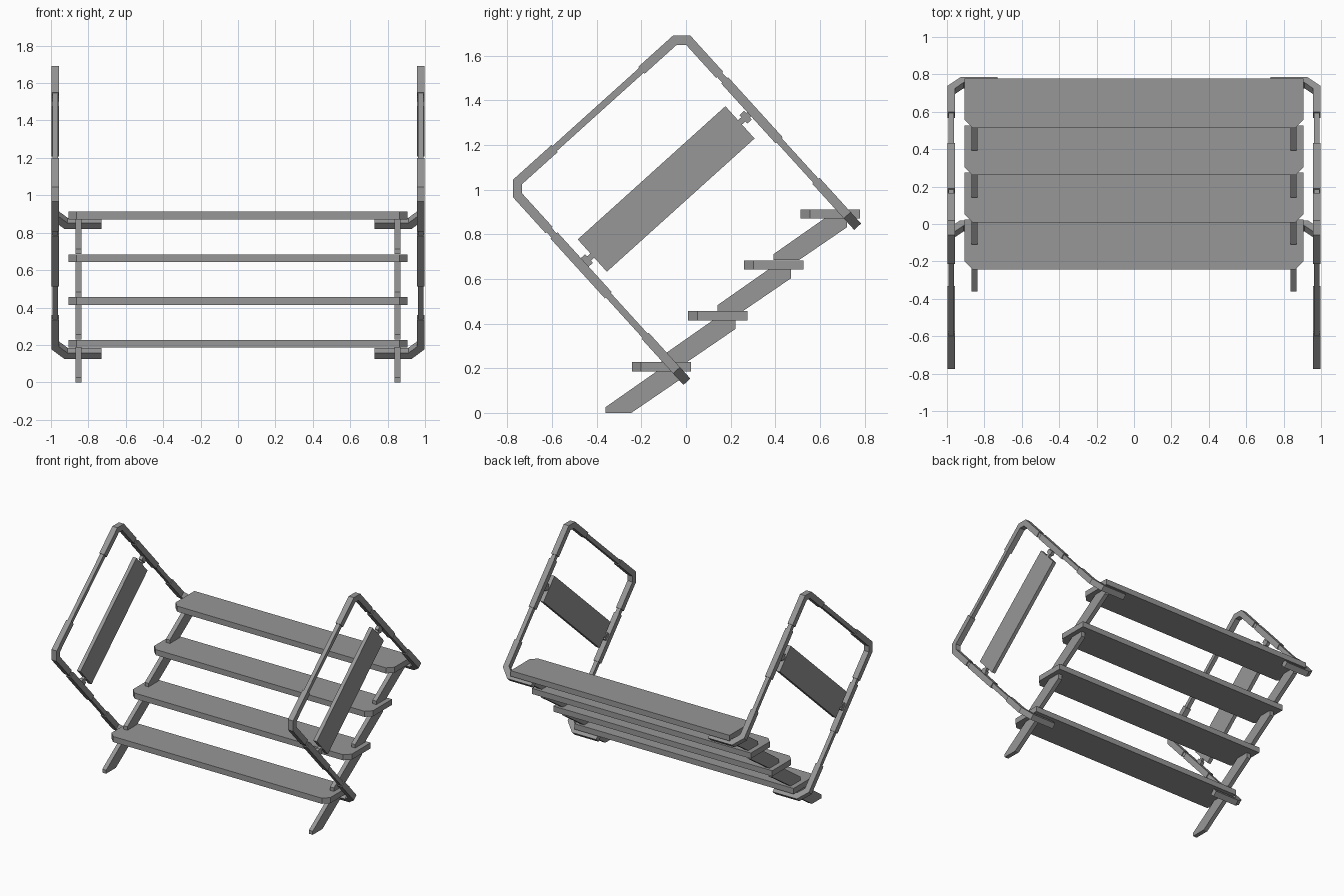
import bpy, bmesh
from mathutils import Vector

cube = bpy.data.objects.get("Cube")
if cube:
    bpy.data.objects.remove(cube, do_unlink=True)

grey = bpy.data.materials.new("mid grey")
grey.use_nodes = True
GREY = (0.31, 0.31, 0.31, 1)
grey.diffuse_color = GREY
grey.node_tree.nodes["Principled BSDF"].inputs["Base Color"].default_value = GREY


def finish(bm, name):
    bmesh.ops.recalc_face_normals(bm, faces=bm.faces)
    mesh = bpy.data.meshes.new(name)
    bm.to_mesh(mesh)
    bm.free()
    mesh.materials.append(grey)
    obj = bpy.data.objects.new(name, mesh)
    bpy.context.collection.objects.link(obj)
    return obj


def loft(name, rings):
    """Closed solid through rings of equal vertex count."""
    bm = bmesh.new()
    loops = [[bm.verts.new(p) for p in ring] for ring in rings]
    n = len(loops[0])
    for a, b in zip(loops, loops[1:]):
        for i in range(n):
            j = (i + 1) % n
            bm.faces.new((a[i], a[j], b[j], b[i]))
    bm.faces.new(loops[0])
    bm.faces.new(loops[-1])
    return finish(bm, name)


def tube(name, points, half, normal, half_n=None):
    """Mitred rectangular bar along a path lying in the plane of the normal."""
    pts = [Vector(p) for p in points]
    n = Vector(normal).normalized()
    side_n = n * (half_n or half)
    dirs = [(b - a).normalized() for a, b in zip(pts, pts[1:])]
    rings = []
    for i, p in enumerate(pts):
        d0, d1 = dirs[max(i - 1, 0)], dirs[min(i, len(dirs) - 1)]
        mid = (d0 + d1).normalized()
        across = mid.cross(n) * (half / mid.dot(d0))
        rings.append([p + across + side_n, p - across + side_n,
                      p - across - side_n, p + across - side_n])
    return loft(name, rings)


STEPS, RUN, RISE = 4, 0.252, 0.2285

# Treads with clipped front corners
W, CUT = 0.905, 0.042
for k in range(STEPS):
    y0, z0 = -0.243 + RUN * k, 0.185 + RISE * k
    y1 = y0 + 0.266
    outline = [(-W, y1), (-W, y0 + CUT), (CUT - W, y0),
               (W - CUT, y0), (W, y0 + CUT), (W, y1)]
    loft(f"tread_{k + 1}", [[(x, y, z) for x, y in outline] for z in (z0, z0 + 0.042)])

# Frame corners of the handrail in the side plane (y, z)
LOW, HIGH = Vector((0, -0.01, 0.155)), Vector((0, 0.755, 0.85))
SIDE_A, SIDE_B = Vector((0, -0.755, 0.975)), Vector((0, -0.755, 1.035))
TOP_A, TOP_B = Vector((0, -0.05, 1.67)), Vector((0, 0.01, 1.67))
THICK, THIN = 0.021, 0.015


def at_z(a, b, z):
    return a.lerp(b, (z - a.z) / (b.z - a.z))


for s, side in ((1, "left"), (-1, "right")):
    X = Vector((0.977 * s, 0, 0))

    # Stringer pieces between the treads
    profile = [(-0.36, 0), (-0.36, 0.026), (-0.13, 0.187),
               (-0.03, 0.187), (-0.03, 0.147), (-0.245, 0)]
    for k in range(STEPS):
        loft(f"{side}_stringer_{k + 1}",
             [[(x * s, y + RUN * k * 0.995, z + RISE * k) for y, z in profile]
              for x in (0.838, 0.87)])

    # Thin inner rails
    legs = {"front": (LOW, SIDE_A), "rear": (HIGH, TOP_B)}
    for label, (a, b) in legs.items():
        tube(f"{side}_{label}_rail", [X + a.lerp(b, 0.1), X + b], THIN, (1, 0, 0))
    tube(f"{side}_top_rail", [X + SIDE_B, X + TOP_A], THIN, (1, 0, 0))

    # Elbows that turn under the treads
    for label, (a, b) in legs.items():
        d = (b - a).normalized()
        path = [a + Vector((0.73 * s, 0, 0)), a + Vector((0.92 * s, 0, 0)),
                X + a + d * 0.057, X + at_z(a, b, a.z + 0.19)]
        tube(f"{side}_{label}_elbow", path, THICK, d.cross(Vector((1, 0, 0))))

        # Sleeves holding the panel
        tube(f"{side}_{label}_sleeve",
             [X + at_z(a, b, a.z + 0.372), X + at_z(a, b, a.z + 0.64)], THICK, (1, 0, 0))

    # Thick corner pieces
    tube(f"{side}_lower_corner",
         [X + at_z(LOW, SIDE_A, 0.82), X + SIDE_A, X + SIDE_B, X + at_z(SIDE_B, TOP_A, 1.185)],
         THICK, (1, 0, 0))
    tube(f"{side}_upper_corner",
         [X + at_z(SIDE_B, TOP_A, 1.535), X + TOP_A, X + TOP_B, X + at_z(HIGH, TOP_B, 1.515)],
         THICK, (1, 0, 0))

    # Infill panel and its clips
    p0, p1 = Vector((0, -0.42, 0.705)), Vector((0, 0.242, 1.302))
    u = (p1 - p0).normalized()
    tube(f"{side}_panel", [X + p0, X + p1], 0.0975, (1, 0, 0), 0.014)
    for label, p, d in (("front", p0, -u), ("rear", p1, u)):
        tube(f"{side}_{label}_clip_stem", [X + p, X + p + d * 0.06], 0.013, (1, 0, 0), 0.011)
        tube(f"{side}_{label}_clip_head", [X + p + d * 0.02, X + p + d * 0.048],
             0.026, (1, 0, 0), 0.013)
